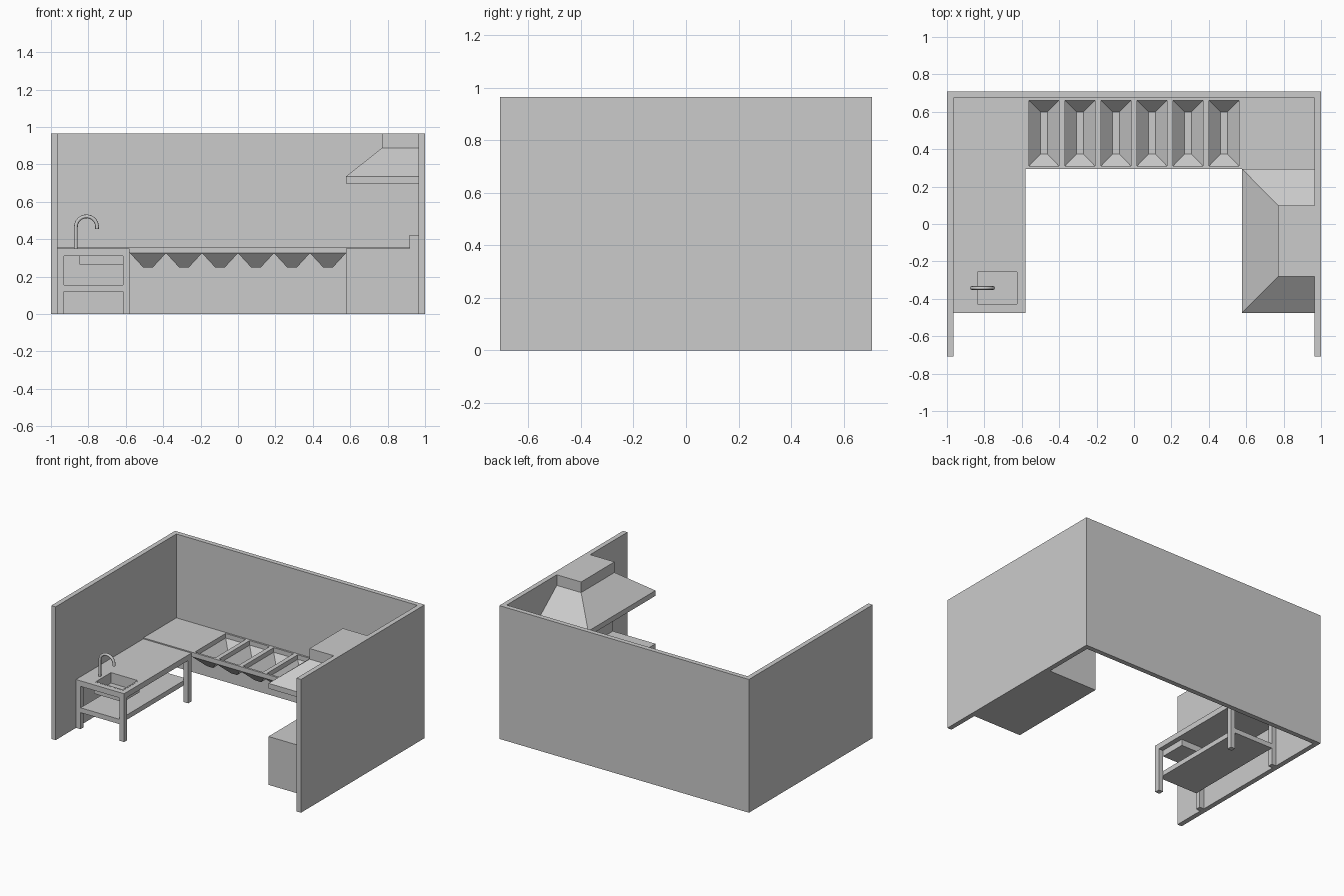
import bpy, bmesh, math
from mathutils import Vector

if "Cube" in bpy.data.objects:
    bpy.data.objects.remove(bpy.data.objects["Cube"])


def finish(name, bm):
    bmesh.ops.recalc_face_normals(bm, faces=bm.faces)
    me = bpy.data.meshes.new(name)
    bm.to_mesh(me)
    bm.free()
    ob = bpy.data.objects.new(name, me)
    bpy.context.collection.objects.link(ob)
    return ob


def rings(bm, levels, cap_ends=True):
    """Skin stacked rectangles (x0, x1, y0, y1, z)."""
    loops = []
    for x0, x1, y0, y1, z in levels:
        loops.append([bm.verts.new(p) for p in
                      ((x0, y0, z), (x1, y0, z), (x1, y1, z), (x0, y1, z))])
    for a, b in zip(loops, loops[1:]):
        for i in range(4):
            j = (i + 1) % 4
            bm.faces.new((a[i], a[j], b[j], b[i]))
    if cap_ends:
        bm.faces.new(loops[0])
        bm.faces.new(loops[-1])


def boxes(name, *dims):
    bm = bmesh.new()
    for x0, x1, y0, y1, z0, z1 in dims:
        rings(bm, [(x0, x1, y0, y1, z0), (x0, x1, y0, y1, z1)])
    return finish(name, bm)


def tapered(name, levels):
    bm = bmesh.new()
    rings(bm, levels)
    return finish(name, bm)


def cut(ob, cutter):
    m = ob.modifiers.new("cut", 'BOOLEAN')
    m.operation = 'DIFFERENCE'
    m.solver = 'EXACT'
    m.object = cutter
    cutter.hide_render = True
    cutter.hide_viewport = True


# Walls: one U-shaped outline extruded upwards
H, W, D, T = 0.965, 1.0, 0.708, 0.035
bm = bmesh.new()
outline = [(-W, -D), (-W + T, -D), (-W + T, D - T), (W - T, D - T),
           (W - T, -D), (W, -D), (W, D), (-W, D)]
face = bm.faces.new([bm.verts.new((x, y, 0)) for x, y in outline])
up = bmesh.ops.extrude_face_region(bm, geom=[face])
bmesh.ops.translate(bm, vec=(0, 0, H),
                    verts=[v for v in up['geom'] if isinstance(v, bmesh.types.BMVert)])
finish("walls", bm)

# Sink table
X0, X1, Y0, Y1 = -0.965, -0.58, -0.475, 0.295
L = 0.036
table = boxes("table_top", (X0, X1, Y0, Y1, 0.31, 0.35))
boxes("table_shelf", (X0 + L, X1 - L, Y0, Y1, 0.12, 0.155))
for sx, x in (("left", X0), ("right", X1 - L)):
    for sy, y in (("front", Y0), ("back", Y1 - L)):
        boxes(f"{sy}_{sx}_leg", (x, x + L, y, y + L, 0, 0.31))

# Sink basin set into the table
sx0, sx1, sy0, sy1 = -0.848, -0.615, -0.437, -0.247
w = 0.01
cut(table, boxes("sink_cutter", (sx0, sx1, sy0, sy1, 0.2, 0.4)))
inner = (sx0 + w, sx1 - w, sy0 + w, sy1 - w)
tapered("sink_basin", [(sx0, sx1, sy0, sy1, 0.265), (sx0, sx1, sy0, sy1, 0.351),
                       inner + (0.351,), inner + (0.275,)])

# Gooseneck tap
path = [(-0.867, 0.35), (-0.867, 0.41)]
for k in range(13):
    a = math.radians(180 - 190 * k / 12)
    path.append((-0.81 + 0.057 * math.cos(a), 0.465 + 0.057 * math.sin(a)))
cu = bpy.data.curves.new("tap", 'CURVE')
cu.dimensions = '3D'
cu.bevel_depth = 0.01
cu.bevel_resolution = 2
cu.use_fill_caps = True
sp = cu.splines.new('POLY')
sp.points.add(len(path) - 1)
for p, (x, z) in zip(sp.points, path):
    p.co = (x, -0.342, z, 1)
tap = bpy.data.objects.new("tap", cu)
bpy.context.collection.objects.link(tap)

# Back counter with six openings
counter = boxes("back_counter", (-0.965, 0.965, 0.295, 0.673, 0.325, 0.358))
centres = [(i - 2.5) * 0.1925 for i in range(6)]
cut(counter, boxes("bin_cutter", *[(c - 0.08, c + 0.08, 0.31, 0.66, 0.3, 0.4)
                                   for c in centres]))

# Hopper bins hanging under the counter
for i, c in enumerate(centres):
    def rect(hw, y0, y1, z):
        return (c - hw, c + hw, y0, y1, z)
    tapered(f"bin_{i + 1}", [rect(0.025, 0.367, 0.605, 0.248),
                             rect(0.096, 0.296, 0.672, 0.325),
                             rect(0.08, 0.31, 0.66, 0.325),
                             rect(0.0175, 0.375, 0.6, 0.258)])

# Stove block with a low upstand along the wall
boxes("stove_block", (0.577, 0.965, -0.475, 0.295, 0, 0.35))
boxes("stove_upstand", (0.918, 0.965, -0.475, 0.295, 0.35, 0.423))

# Extractor hood: lip, slope, duct
base = (0.577, 0.965, -0.475, 0.295)
duct = (0.77, 0.965, -0.282, 0.1)
tapered("extractor_hood", [base + (0.697,), base + (0.735,), duct + (0.888,), duct + (H,)])
